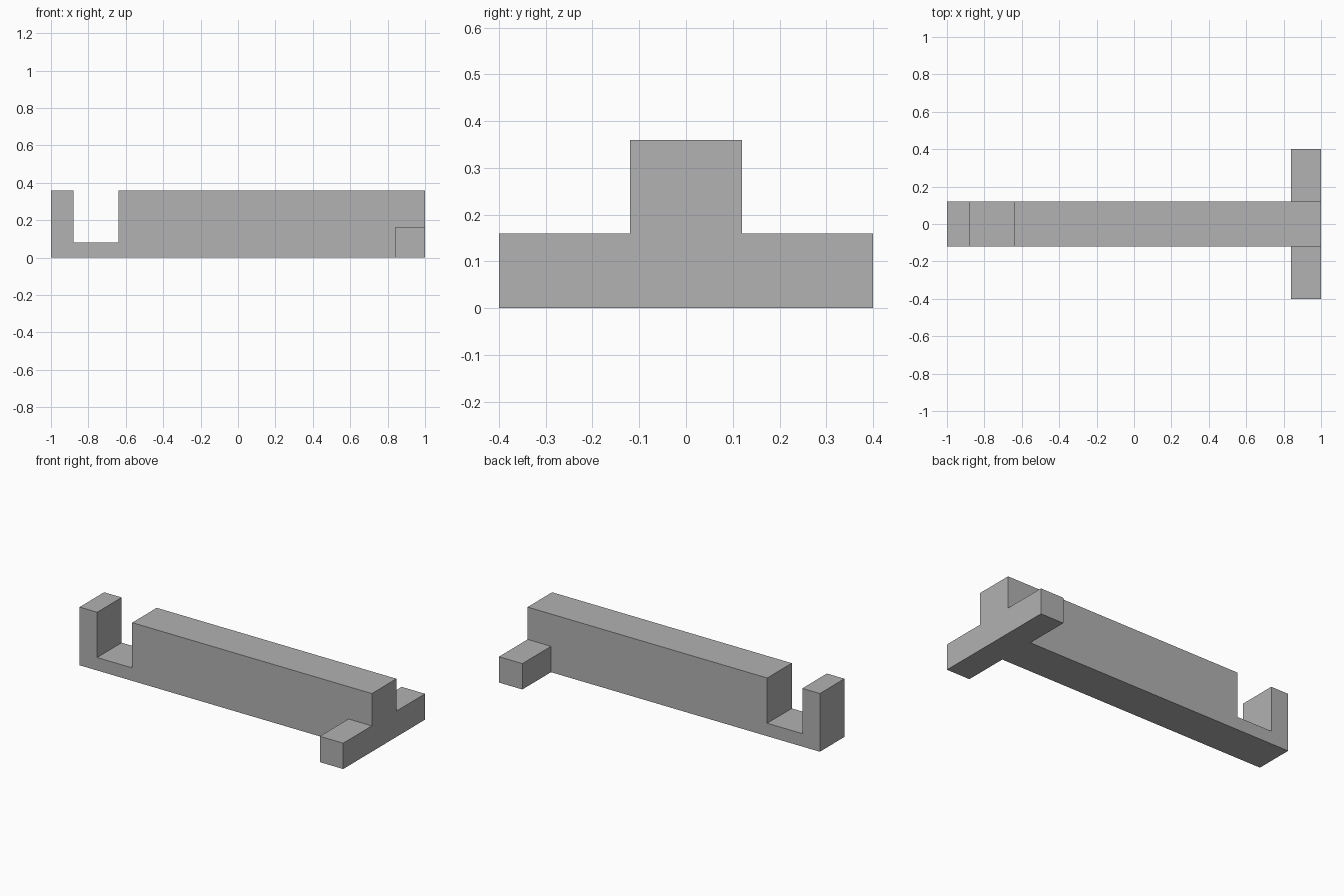
import bpy
import bmesh

cube = bpy.data.objects.get("Cube")
if cube:
    bpy.data.objects.remove(cube, do_unlink=True)

grey = bpy.data.materials.new("plain grey")
grey.use_nodes = True
colour = (0.445, 0.445, 0.445, 1)
grey.diffuse_color = colour
grey.node_tree.nodes["Principled BSDF"].inputs["Base Color"].default_value = colour


def extruded_profile(name, profile, half_width):
    """Extrude an x-z outline symmetrically along y."""
    bm = bmesh.new()
    face = bm.faces.new([bm.verts.new((x, -half_width, z)) for x, z in profile])
    extrusion = bmesh.ops.extrude_face_region(bm, geom=[face])["geom"]
    for item in extrusion:
        if isinstance(item, bmesh.types.BMVert):
            item.co.y = half_width
    bmesh.ops.recalc_face_normals(bm, faces=bm.faces)
    mesh = bpy.data.meshes.new(name)
    bm.to_mesh(mesh)
    bm.free()
    mesh.materials.append(grey)
    obj = bpy.data.objects.new(name, mesh)
    bpy.context.collection.objects.link(obj)
    return obj


# Long beam with a deep notch near its right end
beam = extruded_profile("notched_beam", [
    (-1, 0), (1, 0), (1, 0.36), (-0.64, 0.36),
    (-0.64, 0.08), (-0.88, 0.08), (-0.88, 0.36), (-1, 0.36)], 0.12)

# Low crossbar at the left end, merged into the beam
crossbar = extruded_profile("crossbar", [
    (0.84, 0), (1, 0), (1, 0.16), (0.84, 0.16)], 0.4)

union = beam.modifiers.new("join crossbar", "BOOLEAN")
union.operation = "UNION"
union.solver = "EXACT"
union.object = crossbar
bpy.context.view_layer.objects.active = beam
beam.select_set(True)
bpy.ops.object.modifier_apply(modifier=union.name)
bpy.data.objects.remove(crossbar, do_unlink=True)
